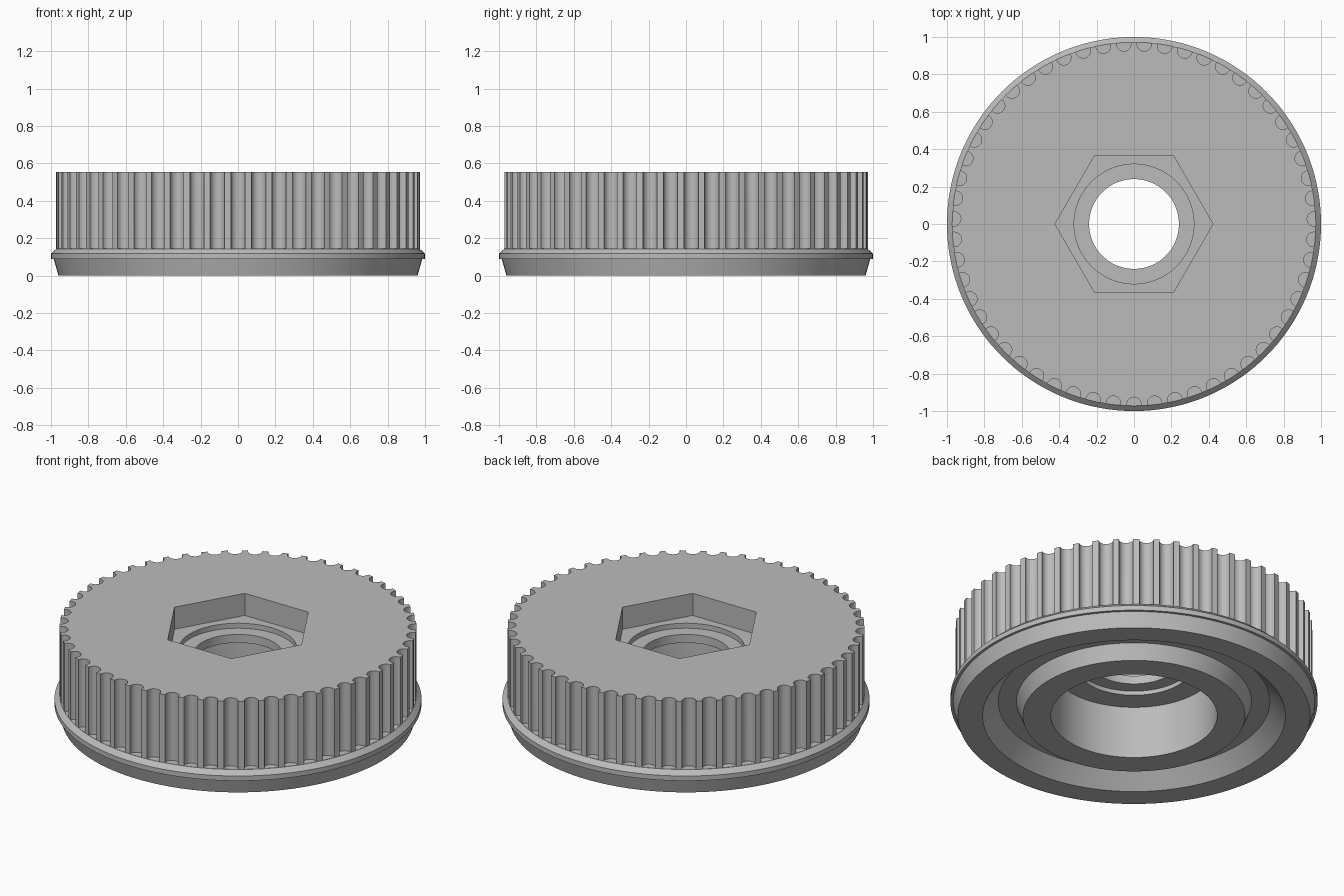
import bpy
import bmesh
from math import cos, sin, tau, pi

default = bpy.data.objects.get("Cube")
if default:
    bpy.data.objects.remove(default, do_unlink=True)

grey = bpy.data.materials.new("plain grey")
grey.use_nodes = True
GREY = (0.5, 0.5, 0.5, 1)
grey.diffuse_color = GREY
grey.node_tree.nodes["Principled BSDF"].inputs["Base Color"].default_value = GREY


def make_object(name, bm):
    bmesh.ops.recalc_face_normals(bm, faces=bm.faces)
    mesh = bpy.data.meshes.new(name)
    bm.to_mesh(mesh)
    bm.free()
    mesh.materials.append(grey)
    obj = bpy.data.objects.new(name, mesh)
    bpy.context.collection.objects.link(obj)
    return obj


def lathe(name, profile, segments):
    """Turn a closed (radius, height) profile around the z axis."""
    bm = bmesh.new()
    rings = [[bm.verts.new((r * cos(tau * i / segments), r * sin(tau * i / segments), z))
              for r, z in profile] for i in range(segments)]
    n = len(profile)
    for i, ring in enumerate(rings):
        after = rings[(i + 1) % segments]
        for j in range(n):
            k = (j + 1) % n
            bm.faces.new((ring[j], after[j], after[k], ring[k]))
    return make_object(name, bm)


def add_prism(bm, x, y, radius, sides, bottom, top):
    """Add an upright prism with a corner on its +x side."""
    def ring(z):
        return [bm.verts.new((x + radius * cos(tau * i / sides),
                              y + radius * sin(tau * i / sides), z)) for i in range(sides)]
    low, high = ring(bottom), ring(top)
    bm.faces.new(low[::-1])
    bm.faces.new(high)
    for i in range(sides):
        k = (i + 1) % sides
        bm.faces.new((low[i], low[k], high[k], high[i]))


def cut(target, cutter):
    cutter.hide_render = True
    mod = target.modifiers.new("cut", "BOOLEAN")
    mod.operation = "DIFFERENCE"
    mod.solver = "EXACT"
    mod.object = cutter
    bpy.context.view_layer.objects.active = target
    bpy.ops.object.modifier_apply(modifier=mod.name)
    bpy.data.objects.remove(cutter, do_unlink=True)


TOP = 0.553
RIM_TOP = 0.143
POCKET_FLOOR = 0.42

# Knob body: tapered foot, rim, grip, stepped bore, lower recess, hub and groove
knob = lathe("knob_body", [
    (0.96, 0), (0.985, 0.088), (1.0, 0.088), (1.0, 0.117), (0.972, RIM_TOP),
    (0.972, TOP), (0.32, TOP), (0.32, 0.39), (0.24, 0.39), (0.24, 0.34),
    (0.32, 0.34), (0.32, 0.315), (0.453, 0.315), (0.453, 0),
    (0.605, 0), (0.64, 0.09), (0.74, 0.09), (0.825, 0),
], 144)

# Hexagonal pocket in the top
bm = bmesh.new()
add_prism(bm, 0, 0, 0.422, 6, POCKET_FLOOR, TOP + 0.1)
cut(knob, make_object("hex_cutter", bm))

# Grip flutes, one of them at the front
FLUTES = 55
bm = bmesh.new()
for i in range(FLUTES):
    a = -pi / 2 + tau * i / FLUTES
    add_prism(bm, 0.965 * cos(a), 0.965 * sin(a), 0.039, 24, RIM_TOP + 0.001, TOP + 0.1)
cut(knob, make_object("flute_cutter", bm))

# Smooth shading with crisp edges
bpy.ops.object.select_all(action="DESELECT")
knob.select_set(True)
bpy.context.view_layer.objects.active = knob
bpy.ops.object.shade_smooth_by_angle(angle=pi / 9)
